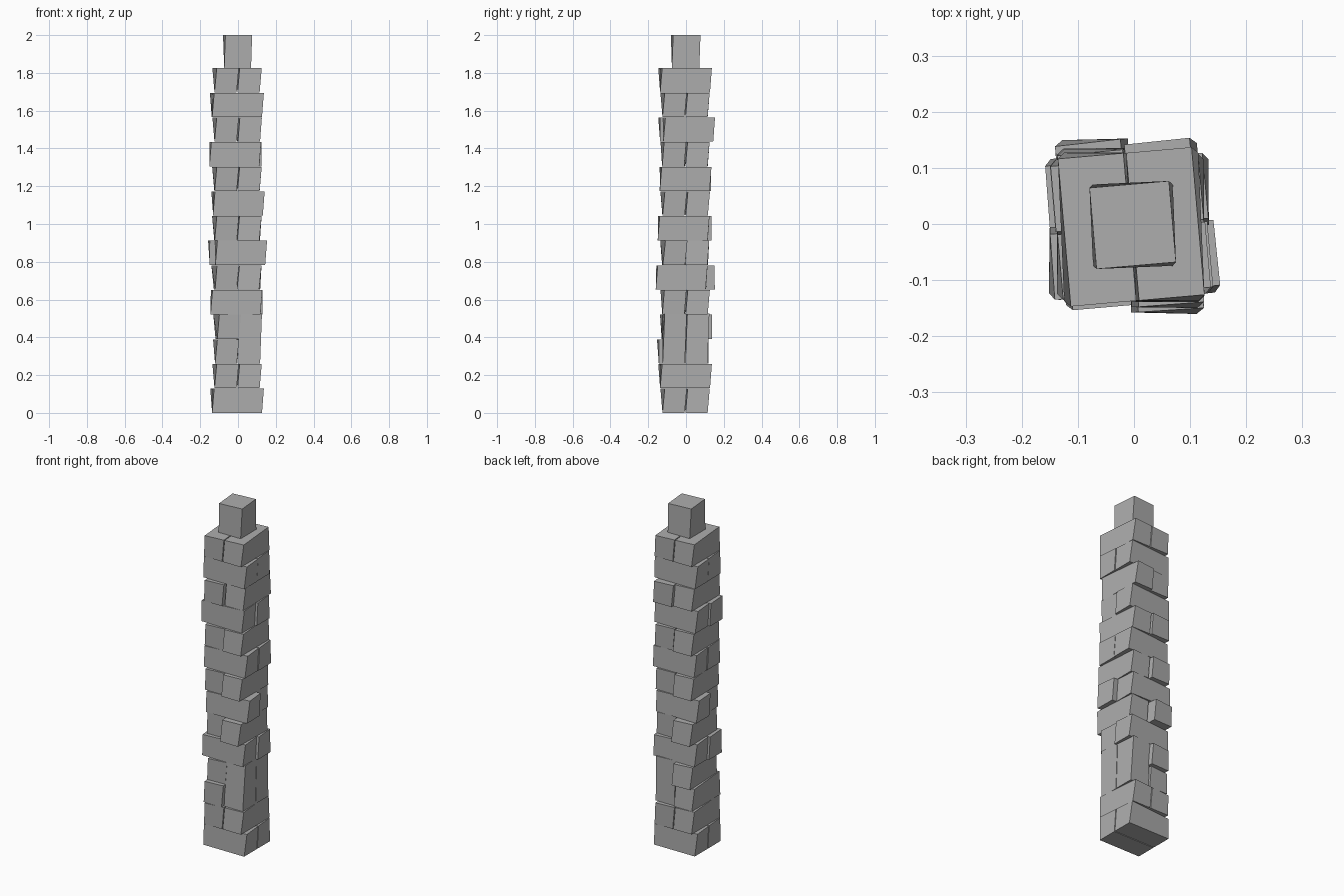
import bpy, bmesh, math
from mathutils import Matrix, Vector

cube = bpy.data.objects.get("Cube")
if cube:
    bpy.data.objects.remove(cube, do_unlink=True)

stone = bpy.data.materials.new("grey_stone")
stone.use_nodes = True
GREY = (0.42, 0.42, 0.42, 1)
stone.diffuse_color = GREY
stone.node_tree.nodes["Principled BSDF"].inputs["Base Color"].default_value = GREY

COURSE = 0.1305         # height of one course
LENGTH, WIDTH = 0.264, 0.117
SEAM = 0.061            # distance of a brick's middle from the pillar axis
TWIST = math.radians(5)
CENTRE = Vector((-0.005, -0.005, 0))


def block(name, size, offset, z, turn=0, yaw=0):
    """Block whose upper face is twisted about the pillar axis."""
    bm = bmesh.new()
    bmesh.ops.create_cube(bm, size=1)
    spin = Matrix.Rotation(math.radians(yaw), 3, 'Z')
    quarter = Matrix.Rotation(turn, 3, 'Z')
    for v in bm.verts:
        upper = v.co.z > 0
        p = spin @ Vector((v.co.x * size[0], v.co.y * size[1], 0)) + Vector((*offset, 0))
        p = quarter @ p
        if upper:
            p = Matrix.Rotation(TWIST, 3, 'Z') @ p
        v.co = p + CENTRE + Vector((0, 0, z + (size[2] if upper else 0)))
    mesh = bpy.data.meshes.new(name)
    bm.to_mesh(mesh)
    bm.free()
    mesh.materials.append(stone)
    bpy.context.collection.objects.link(bpy.data.objects.new(name, mesh))


# Slide of the two bricks in each course (first = front or right-hand brick)
slides = {0: (0, 0), 1: (0, 0), 4: (-.008, .003), 5: (-.022, .024),
          6: (.016, -.012), 7: (-.012, .008), 8: (.004, .006),
          9: (-.002, .006), 10: (-.014, -.003), 11: (.016, 0),
          12: (0, -.002), 13: (0, 0)}

# Crossed courses: even ones run along x, odd ones along y
for i, pair in slides.items():
    turn = (i % 2) * math.pi / 2
    for side, slide in zip((-1, 1), pair):
        block(f"course_{i}_brick_{'a' if side < 0 else 'b'}",
              (LENGTH, WIDTH, COURSE - 0.002), (slide, side * SEAM),
              i * COURSE, turn, yaw=slide * 60)

# Irregular section: two upright bricks beside two stacked ones
for side, label in ((-1, "front"), (1, "back")):
    block(f"{label}_upright_brick", (0.12, 0.117, 2 * COURSE + 0.005),
          (0.062, side * 0.06), 2 * COURSE)
for i, slide, x in ((2, -.007, -.059), (3, .01, -.052)):
    block(f"course_{i}_stacked_brick", (LENGTH, 0.115, COURSE - 0.002),
          (slide, -x), i * COURSE, math.pi / 2, yaw=(i - 2) * 2)

# Cap block
block("cap_block", (0.142, 0.145, 2 - 14 * COURSE), (0.003, 0.003), 14 * COURSE)
